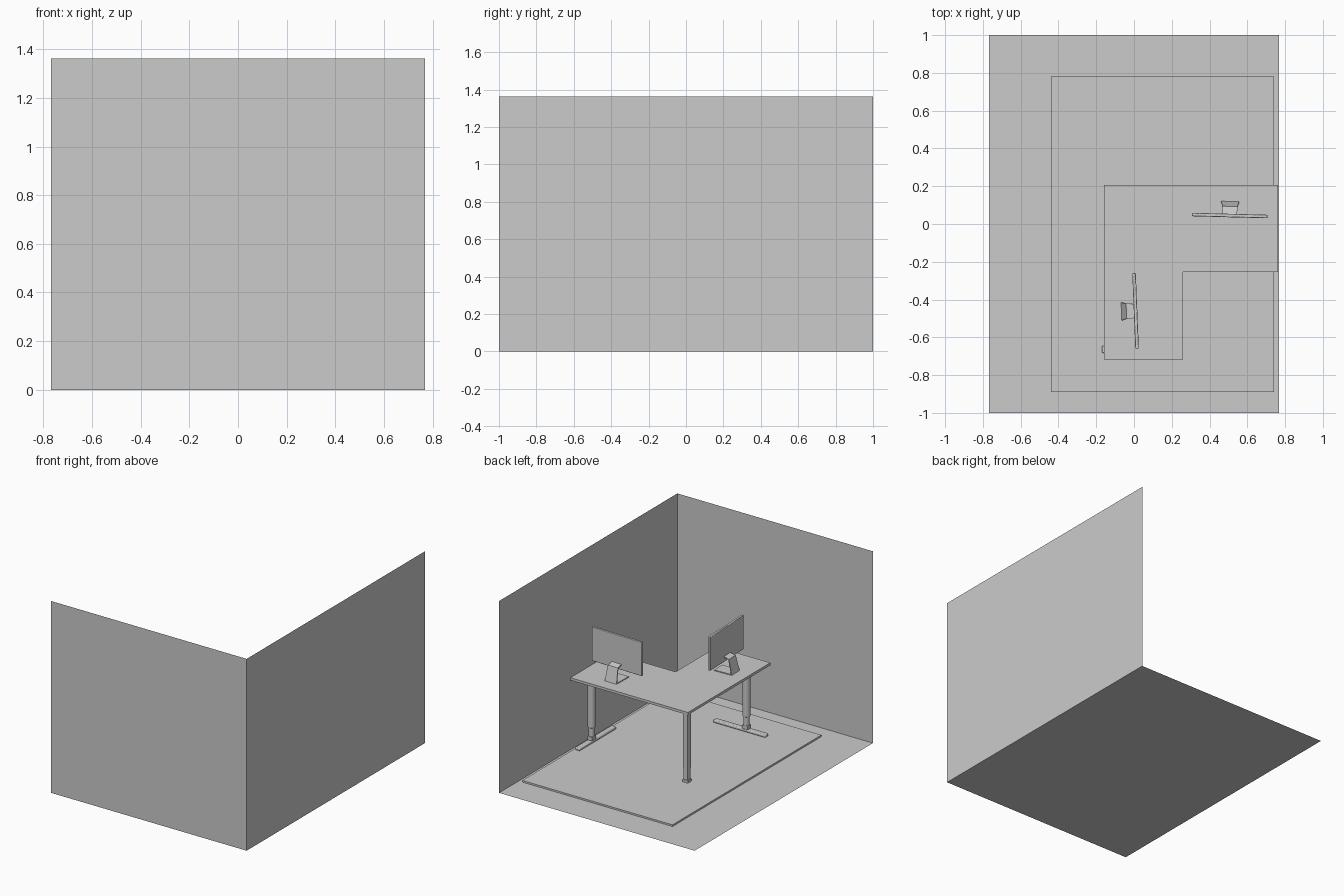
import bpy, bmesh
from math import radians
from mathutils import Matrix, Vector

if "Cube" in bpy.data.objects:
    bpy.data.objects.remove(bpy.data.objects["Cube"])

RUG_TOP = 0.012
DESK_BOTTOM, DESK_TOP = 0.498, 0.516


def finish(name, bm, bevel=0.0, smooth=False, parent=None):
    bmesh.ops.recalc_face_normals(bm, faces=bm.faces)
    mesh = bpy.data.meshes.new(name)
    bm.to_mesh(mesh)
    bm.free()
    ob = bpy.data.objects.new(name, mesh)
    bpy.context.collection.objects.link(ob)
    ob.parent = parent
    if bevel:
        mod = ob.modifiers.new("bevel", 'BEVEL')
        mod.width, mod.segments = bevel, 3
    if smooth:
        for o in bpy.context.selected_objects:
            o.select_set(False)
        bpy.context.view_layer.objects.active = ob
        ob.select_set(True)
        bpy.ops.object.shade_smooth_by_angle(angle=radians(35))
    return ob


def box(name, lo, hi, bevel=0.0, parent=None):
    lo, hi = Vector(lo), Vector(hi)
    bm = bmesh.new()
    m = Matrix.Translation((lo + hi) / 2) @ Matrix.Diagonal((*(hi - lo), 1))
    bmesh.ops.create_cube(bm, size=1, matrix=m)
    return finish(name, bm, bevel, bevel > 0, parent)


def quad(name, pts):
    bm = bmesh.new()
    bm.faces.new([bm.verts.new(p) for p in pts])
    return finish(name, bm)


def tube(name, radius, z0, z1, parent):
    bm = bmesh.new()
    bmesh.ops.create_cone(bm, cap_ends=True, segments=28, radius1=radius, radius2=radius,
                          depth=z1 - z0, matrix=Matrix.Translation((0, 0, (z0 + z1) / 2)))
    return finish(name, bm, 0.003, True, parent)


def empty(name, loc, angle):
    ob = bpy.data.objects.new(name, None)
    ob.location, ob.rotation_euler[2] = loc, radians(angle)
    bpy.context.collection.objects.link(ob)
    return ob


# Room: floor and two thin walls
X, Y, H = 0.768, 1.0, 1.362
quad("floor", [(-X, -Y, 0), (X, -Y, 0), (X, Y, 0), (-X, Y, 0)])
quad("front_wall", [(-X, -Y, 0), (X, -Y, 0), (X, -Y, H), (-X, -Y, H)])
quad("right_wall", [(X, -Y, 0), (X, Y, 0), (X, Y, H), (X, -Y, H)])

# Rug
box("rug", (-0.44, -0.89, 0), (0.74, 0.78, RUG_TOP))

# L-shaped desk top
outline = [(-0.16, -0.717), (0.26, -0.717), (0.26, -0.255),
           (0.763, -0.255), (0.763, 0.207), (-0.16, 0.207)]
bm = bmesh.new()
face = bm.faces.new([bm.verts.new((x, y, DESK_BOTTOM)) for x, y in outline])
ext = bmesh.ops.extrude_face_region(bm, geom=[face])
bmesh.ops.translate(bm, vec=(0, 0, DESK_TOP - DESK_BOTTOM),
                    verts=[v for v in ext["geom"] if isinstance(v, bmesh.types.BMVert)])
finish("desk_top", bm)

# Two telescopic legs; local +y points to the outer desk edge
for side, loc, angle in (("right", (0.71, 0.045, 0), 0), ("front", (-0.01, -0.664, 0), 90)):
    leg = empty(side + "_leg", loc, angle)
    box(side + "_leg_foot", (-0.019, -0.25, RUG_TOP), (0.019, 0.16, RUG_TOP + 0.02), 0.006, leg)
    box(side + "_leg_socket", (-0.019, -0.023, RUG_TOP + 0.018), (0.019, 0.023, 0.058), 0.003, leg)
    tube(side + "_leg_lower_tube", 0.019, 0.05, 0.2, leg)
    tube(side + "_leg_upper_tube", 0.026, 0.12, DESK_BOTTOM, leg)
    box(side + "_leg_mount", (-0.03, -0.09, DESK_BOTTOM - 0.008), (0.03, 0.09, DESK_BOTTOM), 0, leg)

# Square corner leg
leg = empty("corner_leg", (-0.137, 0.184, 0), 0)
for part, r, z0, z1 in (("foot", 0.021, RUG_TOP, 0.03), ("column", 0.0165, 0.028, 0.12),
                        ("sleeve", 0.0185, 0.11, DESK_BOTTOM)):
    box("corner_leg_" + part, (-r, -r, z0), (r, r, z1), 0, leg)


# Monitors: the screen faces local -y, the bent sheet stand sits behind it
def monitor(name, loc, angle):
    root = empty(name, loc, angle)
    box(name + "_panel", (-0.2, -0.009, 0.075), (0.2, 0.009, 0.316), 0.004, root)
    box(name + "_screen", (-0.191, -0.0095, 0.084), (0.191, -0.0085, 0.307), 0, root)
    # side path of the stand: y, z, half width
    path = [(-0.06, 0.003, 0.047), (0.071, 0.003, 0.047),
            (0.046, 0.102, 0.04), (0.008, 0.112, 0.038)]
    bm = bmesh.new()
    rows = [[bm.verts.new((s * w, y, z)) for s in (-1, 1)] for y, z, w in path]
    for a, b in zip(rows, rows[1:]):
        bm.faces.new((a[0], a[1], b[1], b[0]))
    stand = finish(name + "_stand", bm, 0, False, root)
    mod = stand.modifiers.new("thickness", 'SOLIDIFY')
    mod.thickness, mod.offset, mod.use_even_offset = 0.006, 0, True


monitor("right_monitor", (0.507, 0.045, DESK_TOP), -1.5)
monitor("front_monitor", (0.008, -0.46, DESK_TOP), 92.3)
